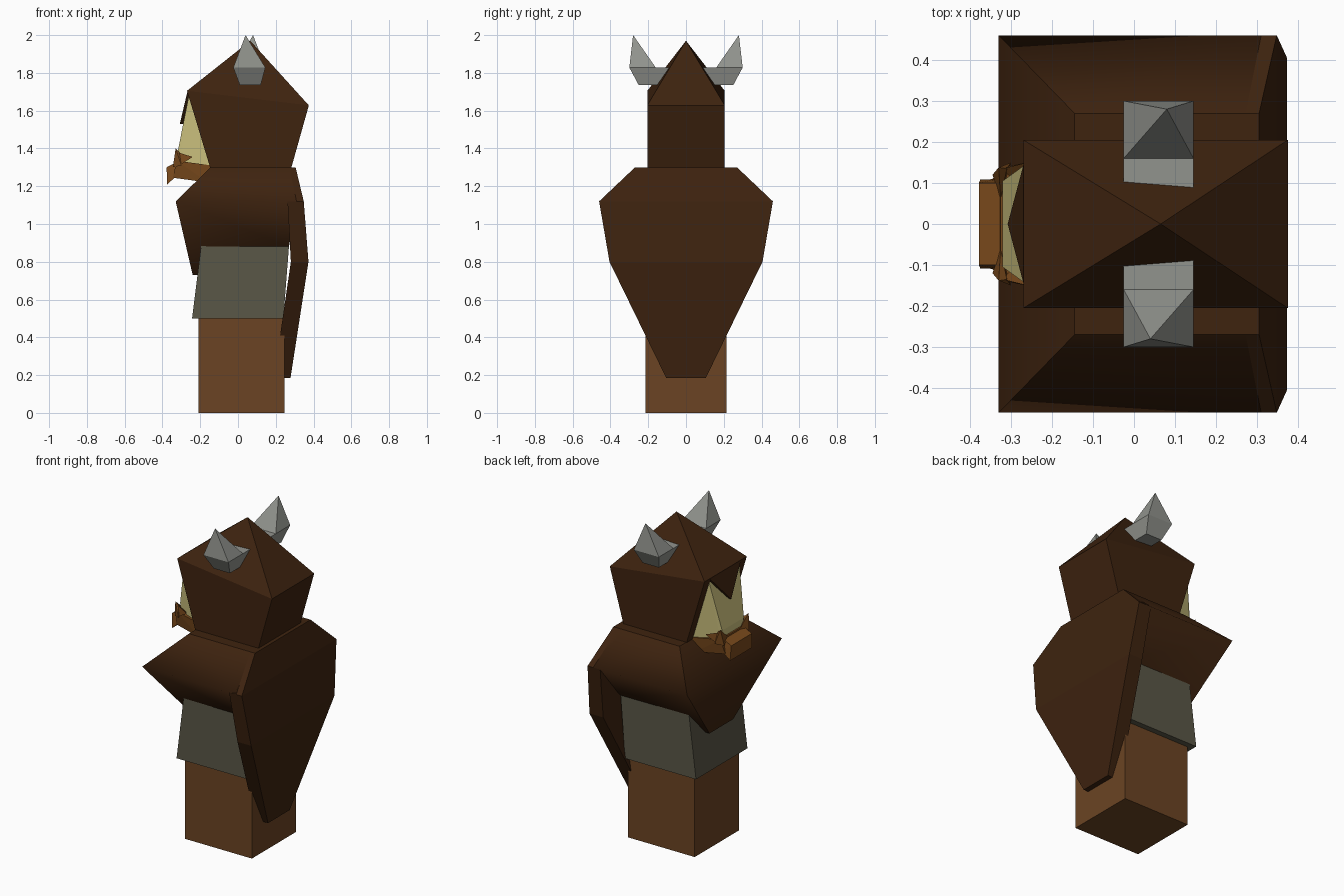
import bpy, bmesh, math

if "Cube" in bpy.data.objects:
    bpy.data.objects.remove(bpy.data.objects["Cube"])


def material(name, hex_code):
    def lin(c):
        c /= 255
        return c / 12.92 if c <= 0.04045 else ((c + 0.055) / 1.055) ** 2.4
    m = bpy.data.materials.new(name)
    rgb = [lin(int(hex_code[i:i + 2], 16)) for i in (0, 2, 4)]
    m.diffuse_color = (*rgb, 1)
    m.use_nodes = True
    m.node_tree.nodes["Principled BSDF"].inputs["Base Color"].default_value = m.diffuse_color
    return m


DARK = material("dark brown", "3e230f")
BROWN = material("leg brown", "6b4423")
RUST = material("jaw brown", "7a4a1c")
GREY = material("tunic grey", "5a5747")
HORN = material("horn grey", "91938d")
SKIN = material("pale tan", "cfc480")


def finish(name, bm, mat):
    bmesh.ops.recalc_face_normals(bm, faces=bm.faces)
    me = bpy.data.meshes.new(name)
    bm.to_mesh(me)
    bm.free()
    me.materials.append(mat)
    ob = bpy.data.objects.new(name, me)
    bpy.context.collection.objects.link(ob)
    return ob


def hull(name, pts, mat, mirror=True, ridge=None):
    """Convex solid; points are mirrored across y unless told otherwise."""
    bm = bmesh.new()
    for x, y, z in pts:
        bm.verts.new((x, y, z))
        if mirror and y:
            bm.verts.new((x, -y, z))
    res = bmesh.ops.convex_hull(bm, input=bm.verts)
    loose = [v for v in bm.verts if not v.link_faces]
    bmesh.ops.delete(bm, geom=loose, context='VERTS')
    bmesh.ops.dissolve_limit(bm, angle_limit=math.radians(1.5),
                             verts=bm.verts, edges=bm.edges)
    if ridge:  # soft shading only across the ridge height
        for f in bm.faces:
            f.smooth = True
        for e in bm.edges:
            e.smooth = all(abs(v.co.z - ridge) < 0.01 for v in e.verts)
    return finish(name, bm, mat)


def loft(name, rows, mat):
    """Rows of (z, x0, x1, half width) joined into a closed solid."""
    bm = bmesh.new()
    rings = [[bm.verts.new(p) for p in ((a, -w, z), (b, -w, z), (b, w, z), (a, w, z))]
             for z, a, b, w in rows]
    bm.faces.new(rings[0])
    bm.faces.new(rings[-1])
    for lo, hi in zip(rings, rings[1:]):
        for i in range(4):
            j = (i + 1) % 4
            bm.faces.new((lo[i], lo[j], hi[j], hi[i]))
    return finish(name, bm, mat)


# Legs and tunic
loft("legs", [(0, -0.21, 0.245, 0.215), (0.52, -0.21, 0.245, 0.215)], BROWN)
loft("tunic", [(0.5, -0.243, 0.24, 0.25), (0.885, -0.195, 0.27, 0.25)], GREY)

# Shoulder mantle with pointed bib at the chest
hull("mantle", [(-0.145, 0.27, 1.3), (0.272, 0.27, 1.3),
                (-0.33, 0.46, 1.12), (0.31, 0.46, 1.12),
                (-0.275, 0.25, 0.88), (0.27, 0.25, 0.88),
                (-0.24, 0.115, 0.73), (-0.2, 0.115, 0.73)], DARK, ridge=1.12)

# Cape on the back
loft("cape", [(0.185, 0.19, 0.278, 0.105), (0.8, 0.28, 0.373, 0.405),
              (1.12, 0.262, 0.348, 0.46), (1.3, 0.25, 0.305, 0.27)], DARK)

# Hooded head with peaked top
hull("hood", [(-0.145, 0.205, 1.29), (0.28, 0.205, 1.29),
              (-0.27, 0.205, 1.705), (0.375, 0.205, 1.628),
              (0.065, 0, 1.97)], DARK)

# Face wedge and the brow peak over it
hull("face", [(-0.258, 0.15, 1.69), (-0.14, 0.15, 1.31),
              (-0.32, 0.105, 1.38), (-0.31, 0.105, 1.31)], SKIN)
hull("brow_peak", [(-0.268, 0.15, 1.70), (-0.25, 0.15, 1.69),
                   (-0.308, 0, 1.53), (-0.275, 0, 1.53)], DARK)

# Jaw, lip and tusks
hull("jaw", [(-0.14, 0.153, 1.31), (-0.16, 0.14, 1.22),
             (-0.325, 0.13, 1.335), (-0.345, 0.11, 1.245)], RUST)
hull("lip", [(-0.32, 0.10, 1.33), (-0.378, 0.10, 1.30),
             (-0.375, 0.108, 1.21), (-0.33, 0.11, 1.25)], RUST)
for s, side in ((-1, "right"), (1, "left")):
    hull("tusk_" + side, [(-0.33, s * 0.138, 1.4), (-0.31, s * 0.135, 1.38),
                          (-0.30, s * 0.15, 1.31), (-0.345, s * 0.12, 1.3),
                          (-0.325, s * 0.06, 1.33)], RUST, mirror=False)
    hull("cheek_spike_" + side, [(-0.24, s * 0.155, 1.355), (-0.32, s * 0.135, 1.38),
                                 (-0.31, s * 0.14, 1.31), (-0.29, s * 0.10, 1.34)],
         RUST, mirror=False)

    # Horn: stub from the hood, then an upright spike
    hull("horn_stub_" + side,
         [(x, s * y, z) for z, a, b, y1 in ((1.735, 0.01, 0.12, 0.25), (1.828, -0.025, 0.145, 0.3))
          for x in (a, b) for y in (0.05, y1)], HORN, mirror=False)
    hull("horn_spike_" + side,
         [(x, s * y, 1.828) for x in (-0.025, 0.145) for y in (0.16, 0.3)]
         + [(0.06 + 0.02 * s, s * 0.28, 2.0)], HORN, mirror=False)
